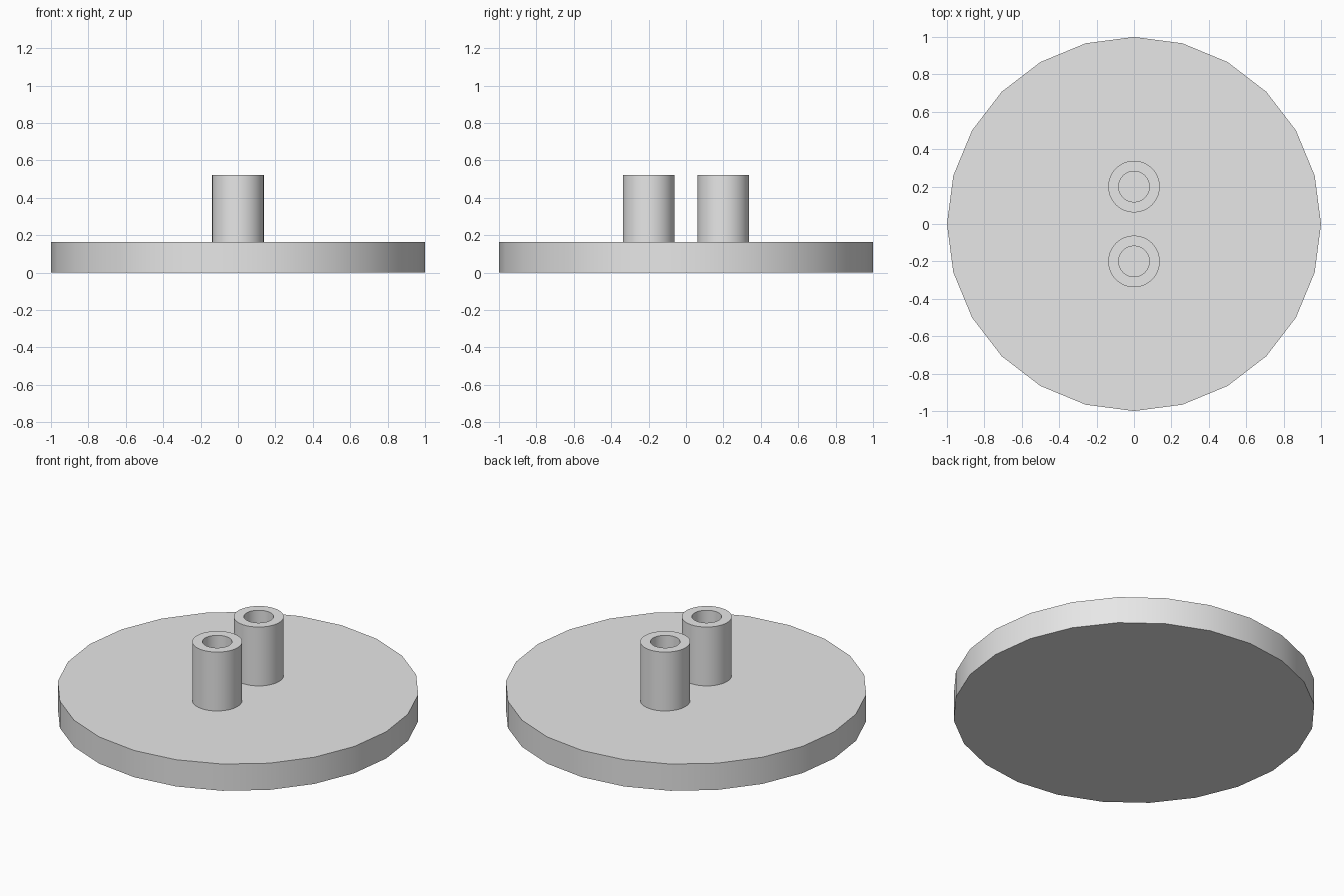
import bpy
import bmesh
import math

cube = bpy.data.objects.get("Cube")
if cube:
    bpy.data.objects.remove(cube, do_unlink=True)

PLATE_TOP = 0.163
PEG_TOP = 0.522

grey = bpy.data.materials.new("light_grey")
grey.use_nodes = True
colour = (0.8, 0.8, 0.8, 1)
grey.diffuse_color = colour
grey.node_tree.nodes["Principled BSDF"].inputs["Base Color"].default_value = colour


def lathe(name, profile, sides, location=(0, 0, 0)):
    """Revolve (radius, height) points around z; zero radius closes the end."""
    bm = bmesh.new()
    verts = [bm.verts.new((r, 0, z)) for r, z in profile]
    edges = [bm.edges.new(pair) for pair in zip(verts, verts[1:])]
    bmesh.ops.spin(bm, geom=verts + edges, cent=(0, 0, 0), axis=(0, 0, 1),
                   angle=math.tau, steps=sides, use_merge=True)
    bmesh.ops.remove_doubles(bm, verts=bm.verts, dist=0.0001)
    bmesh.ops.recalc_face_normals(bm, faces=bm.faces)
    mesh = bpy.data.meshes.new(name)
    bm.to_mesh(mesh)
    bm.free()
    mesh.materials.append(grey)
    obj = bpy.data.objects.new(name, mesh)
    obj.location = location
    bpy.context.collection.objects.link(obj)
    bpy.ops.object.select_all(action="DESELECT")
    obj.select_set(True)
    bpy.context.view_layer.objects.active = obj
    bpy.ops.object.shade_smooth_by_angle(angle=math.radians(30))
    return obj


# Round base plate
lathe("base_plate", [(0, 0), (1, 0), (1, PLATE_TOP), (0, PLATE_TOP)], 24)

# Two hollow pegs, open at the top
outer, inner = 0.138, 0.082
peg_profile = [(outer, PLATE_TOP), (outer, PEG_TOP),
               (inner, PEG_TOP), (inner, PLATE_TOP)]
for name, y in (("front_peg", -0.2), ("back_peg", 0.2)):
    lathe(name, peg_profile, 48, (0, y, 0))
